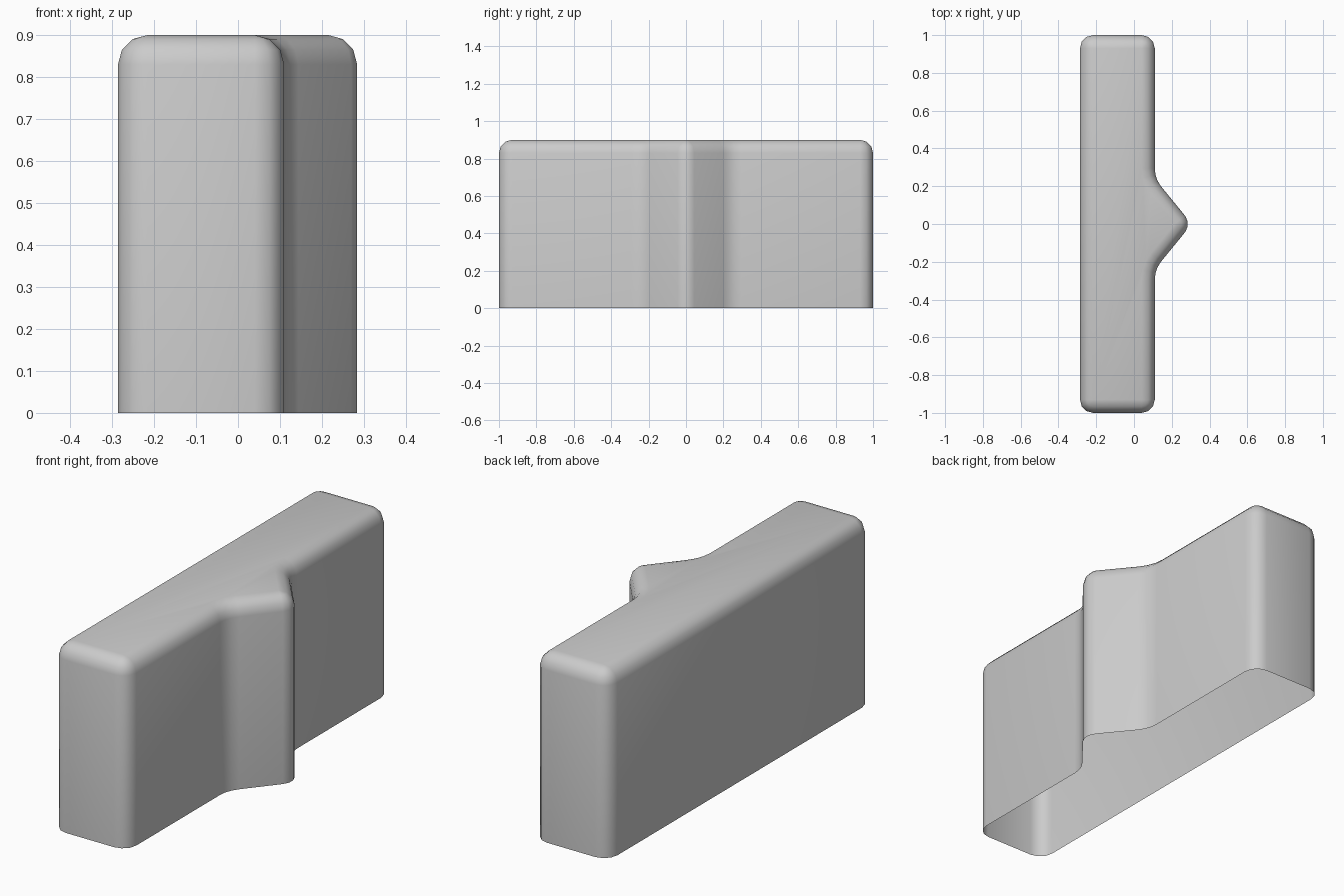
import bpy, bmesh, math
from mathutils import Vector

if "Cube" in bpy.data.objects:
    bpy.data.objects.remove(bpy.data.objects["Cube"])

H, R, SEG = 0.9, 0.07, 3

# Sharp outline, counter-clockwise: x, y, fillet radius
corners = [(-0.286, -1, R), (0.11, -1, R), (0.11, -0.24, 0.15), (0.306, 0, R),
           (0.11, 0.24, 0.15), (0.11, 1, R), (-0.286, 1, R)]


def outline(inset):
    """Filleted outline moved inwards by inset, same point count each time."""
    pts = []
    n = len(corners)
    for i, (x, y, r) in enumerate(corners):
        p = Vector((x, y))
        d1 = (p - Vector(corners[i - 1][:2])).normalized()
        d2 = (Vector(corners[(i + 1) % n][:2]) - p).normalized()
        turn = math.atan2(d1.x * d2.y - d1.y * d2.x, d1.dot(d2))
        s = 1 if turn > 0 else -1
        start = p - d1 * r * math.tan(abs(turn) / 2)
        centre = start + Vector((-d1.y, d1.x)) * s * r
        a0 = math.atan2(start.y - centre.y, start.x - centre.x)
        rad = r - s * inset
        for k in range(SEG + 1):
            a = a0 + turn * k / SEG
            pts.append((centre.x + rad * math.cos(a), centre.y + rad * math.sin(a)))
    return pts


bm = bmesh.new()

# Wall and rounded top edge as stacked rings, bottom left open
levels = [(0, 0)]
for k in range(SEG + 1):
    a = math.pi / 2 * k / SEG
    levels.append((R * (1 - math.cos(a)), H - R + R * math.sin(a)))
rings = [[bm.verts.new((x, y, z)) for x, y in outline(d)] for d, z in levels]
for lo, hi in zip(rings, rings[1:]):
    for i in range(len(lo)):
        j = (i + 1) % len(lo)
        bm.faces.new((lo[i], lo[j], hi[j], hi[i]))

# Flat top
bm.faces.new(rings[-1])
bmesh.ops.remove_doubles(bm, verts=bm.verts, dist=1e-4)

mesh = bpy.data.meshes.new("cover_shell")
bm.to_mesh(mesh)
bm.free()
shell = bpy.data.objects.new("cover_shell", mesh)
bpy.context.collection.objects.link(shell)
bpy.context.view_layer.objects.active = shell
shell.select_set(True)
bpy.ops.object.shade_smooth_by_angle(angle=math.radians(40))
